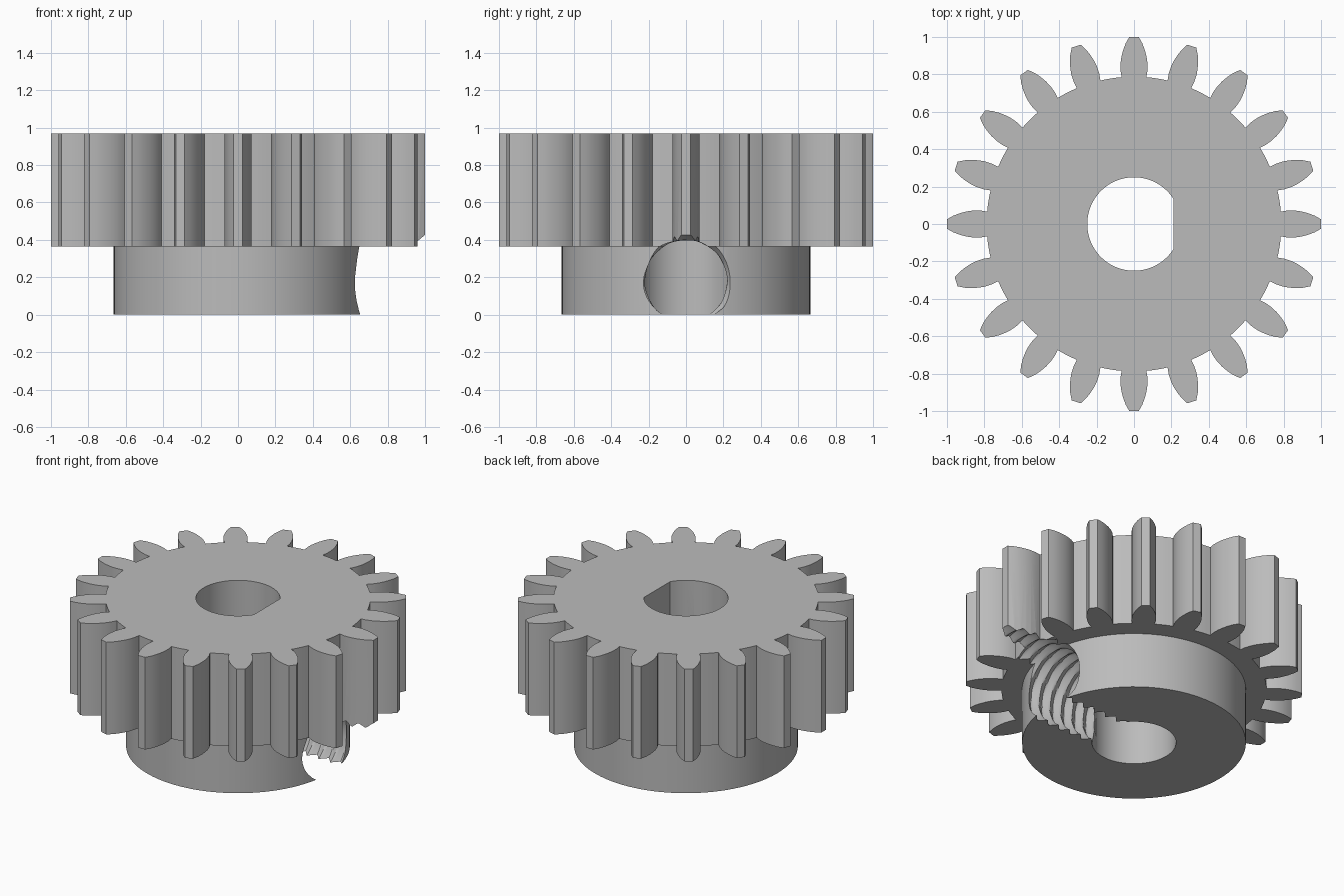
import bpy, bmesh
from math import pi, sin, cos, sqrt, atan2

cube = bpy.data.objects.get("Cube")
if cube:
    bpy.data.objects.remove(cube)

TEETH = 20
HUB_TOP, GEAR_TOP = 0.365, 0.97
BORE_R, FLAT_X = 0.25, 0.21

steel = bpy.data.materials.new("grey steel")
steel.use_nodes = True
steel.diffuse_color = (0.5, 0.5, 0.5, 1)
steel.node_tree.nodes["Principled BSDF"].inputs["Base Color"].default_value = (0.5, 0.5, 0.5, 1)


def new_object(name, bm):
    bmesh.ops.recalc_face_normals(bm, faces=bm.faces)
    mesh = bpy.data.meshes.new(name)
    bm.to_mesh(mesh)
    bm.free()
    mesh.materials.append(steel)
    obj = bpy.data.objects.new(name, mesh)
    bpy.context.collection.objects.link(obj)
    return obj


def prism(name, outline, z0, z1):
    bm = bmesh.new()
    face = bm.faces.new([bm.verts.new((x, y, z0)) for x, y in outline])
    top = bmesh.ops.extrude_face_region(bm, geom=[face])["geom"]
    verts = [v for v in top if isinstance(v, bmesh.types.BMVert)]
    bmesh.ops.translate(bm, verts=verts, vec=(0, 0, z1 - z0))
    return new_object(name, bm)


def arc(radius, a0, a1, steps):
    return [(radius * cos(a0 + (a1 - a0) * i / steps),
             radius * sin(a0 + (a1 - a0) * i / steps)) for i in range(steps + 1)]


def gear_outline():
    # Tooth flank as (distance from centre, half width), root to tip
    flank = [(0.785, 0.066), (0.82, 0.072), (0.86, 0.072), (0.895, 0.067),
             (0.93, 0.058), (0.965, 0.045), (1.0, 0.025)]
    tooth = [(x, -w) for x, w in flank] + [(x, w) for x, w in reversed(flank)]
    root_r = sqrt(flank[0][0] ** 2 + flank[0][1] ** 2)
    half = atan2(flank[0][1], flank[0][0])
    pitch = 2 * pi / TEETH
    points = []
    for i in range(TEETH):
        a = i * pitch
        points += [(x * cos(a) - y * sin(a), x * sin(a) + y * cos(a)) for x, y in tooth]
        points += arc(root_r, a + half, a + pitch - half, 4)[1:-1]
    return points


def thread_cutter(name, x0, x1, z, inner, outer, pitch):
    # Tapped hole along x: rings whose radius follows a helical V thread
    around, per_turn = 64, 10
    rings = round((x1 - x0) / pitch * per_turn)
    bm = bmesh.new()
    loops = []
    for i in range(rings + 1):
        x = x0 + (x1 - x0) * i / rings
        loop = []
        for j in range(around):
            phase = (x / pitch - j / around) % 1
            r = inner + (outer - inner) * (1 - abs(2 * phase - 1))
            a = 2 * pi * j / around
            loop.append(bm.verts.new((x, r * cos(a), z + r * sin(a))))
        loops.append(loop)
    for a, b in zip(loops, loops[1:]):
        for j in range(around):
            k = (j + 1) % around
            bm.faces.new((a[j], a[k], b[k], b[j]))
    bm.faces.new(loops[0])
    bm.faces.new(loops[-1])
    bmesh.ops.triangulate(bm, faces=bm.faces)
    return new_object(name, bm)


def combine(target, other, operation):
    mod = target.modifiers.new(other.name, "BOOLEAN")
    mod.operation, mod.solver, mod.object = operation, "EXACT", other
    bpy.context.view_layer.objects.active = target
    bpy.ops.object.modifier_apply(modifier=mod.name)
    bpy.data.objects.remove(other)


# Toothed wheel with the hub beneath it
gear = prism("pinion_gear", gear_outline(), HUB_TOP, GEAR_TOP)
hub = prism("hub", arc(0.665, 0, 2 * pi, 96)[:-1], 0, 0.7)
combine(gear, hub, "UNION")

# D-shaped shaft bore
flat_angle = atan2(sqrt(BORE_R ** 2 - FLAT_X ** 2), FLAT_X)
bore = prism("bore_cutter", arc(BORE_R, flat_angle, 2 * pi - flat_angle, 64), -0.2, 1.2)
combine(gear, bore, "DIFFERENCE")

# Threaded set screw hole through the hub wall
screw = thread_cutter("set_screw_cutter", 0.1, 1.1, 0.18, 0.218, 0.248, 0.085)
combine(gear, screw, "DIFFERENCE")

# Smooth round walls, crisp edges
bpy.ops.object.select_all(action="DESELECT")
gear.select_set(True)
bpy.context.view_layer.objects.active = gear
bpy.ops.object.shade_smooth_by_angle(angle=pi / 6)
